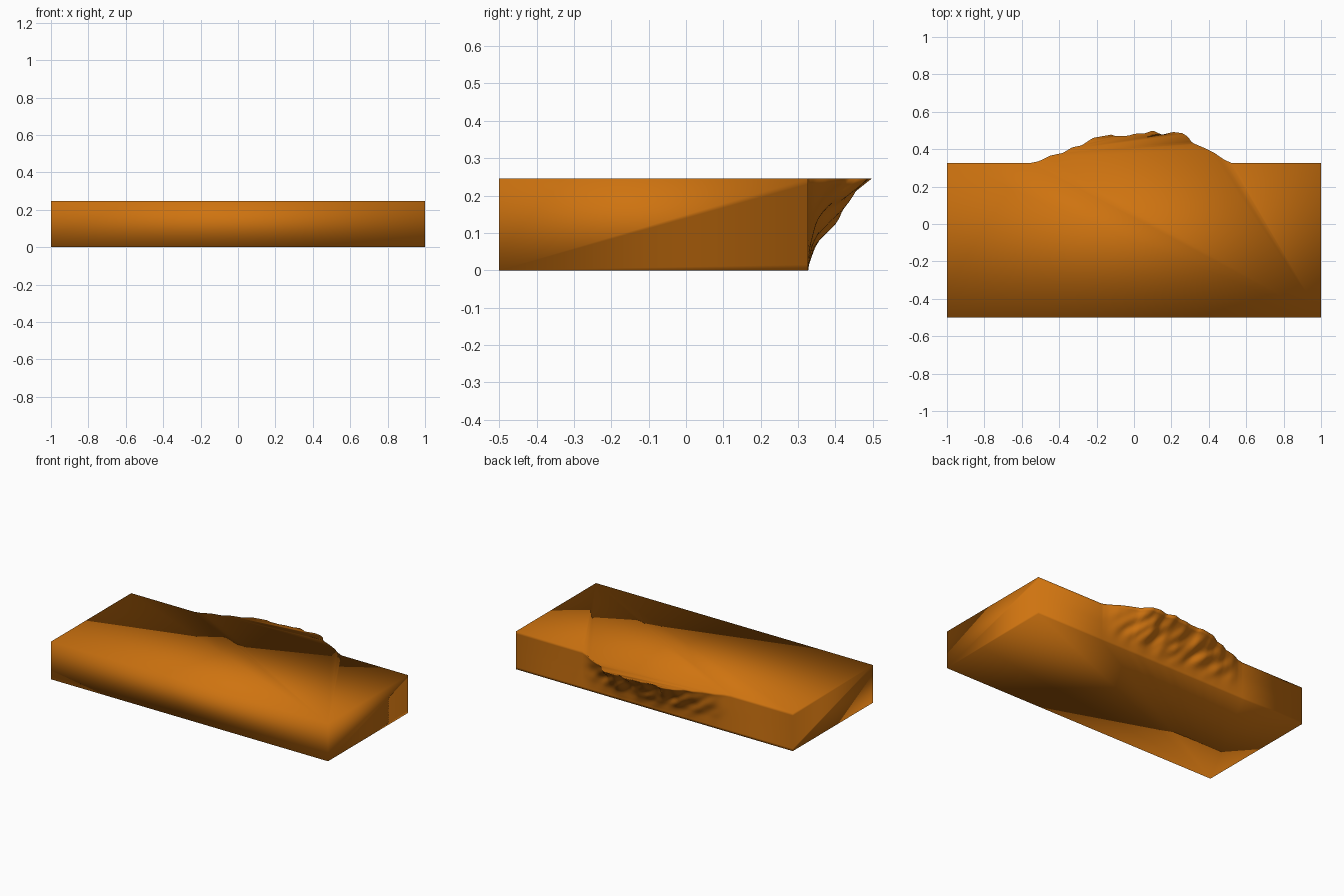
import bpy, bmesh, math
from mathutils import noise, Vector

if "Cube" in bpy.data.objects:
    bpy.data.objects.remove(bpy.data.objects["Cube"])

H, BACK, FRONT = 0.246, 0.327, -0.5
# ragged lip outline (x, y) at the top edge
LIP = [(-0.55, .327), (-0.51, .335), (-.45, .365), (-.38, .38), (-.33, .41), (-.28, .42),
       (-.22, .46), (-.16, .471), (-.12, .478), (-.1, .47), (-.03, .472), (0, .482),
       (.06, .485), (.1, .5), (.15, .477), (.21, .492), (.26, .485), (.29, .465),
       (.31, .435), (.38, .405), (.43, .38), (.48, .345), (.52, .327)]
# share of the overhang reached at each height
RISE = [(0, 0), (.02, .015), (.067, .1), (.133, .36), (.166, .54), (.2, .71), (.222, .81), (H, 1)]


def lookup(table, t):
    for (a, p), (b, q) in zip(table, table[1:]):
        if t <= b:
            return p + (q - p) * max(0, (t - a) / (b - a))
    return table[-1][1]


bm = bmesh.new()
NX, NZ = 90, 16
x0, x1 = LIP[0][0], LIP[-1][0]
xs = [-1] + [x0 + (x1 - x0) * i / NX for i in range(NX + 1)] + [1]

# back wall with the eroded overhang
grid = []
for x in xs:
    col = []
    for j in range(NZ + 1):
        z = H * j / NZ
        d = max(0, lookup(LIP, x) - BACK) if x0 < x < x1 else 0
        f = lookup(RISE, z)
        n = noise.noise(Vector((x * 14 + z * 12, z * 9, 3.1)))
        rough = 0.25 * n * math.sin(math.pi * f) * d
        col.append(bm.verts.new((x, BACK + d * f + rough, z)))
    grid.append(col)
for a, b in zip(grid, grid[1:]):
    for j in range(NZ):
        bm.faces.new((b[j], a[j], a[j + 1], b[j + 1]))

# slab: front, ends, top and bottom
fl, fr = bm.verts.new((-1, FRONT, 0)), bm.verts.new((1, FRONT, 0))
tl, tr = bm.verts.new((-1, FRONT, H)), bm.verts.new((1, FRONT, H))
bm.faces.new((fl, fr, tr, tl))
bm.faces.new([fl, tl] + grid[0][::-1])
bm.faces.new([tr, fr] + grid[-1])
bm.faces.new([tl, tr] + [c[-1] for c in grid[::-1]])
bm.faces.new([fr, fl] + [c[0] for c in grid])
bmesh.ops.recalc_face_normals(bm, faces=bm.faces[:])
for f in bm.faces:
    f.smooth = True

me = bpy.data.meshes.new("ledge_slab")
bm.to_mesh(me)
bm.free()
mat = bpy.data.materials.new("burnt orange")
mat.diffuse_color = (0.62, 0.172, 0.005, 1)
mat.use_nodes = True
mat.node_tree.nodes["Principled BSDF"].inputs["Base Color"].default_value = mat.diffuse_color
me.materials.append(mat)
bpy.context.collection.objects.link(bpy.data.objects.new("ledge_slab", me))
